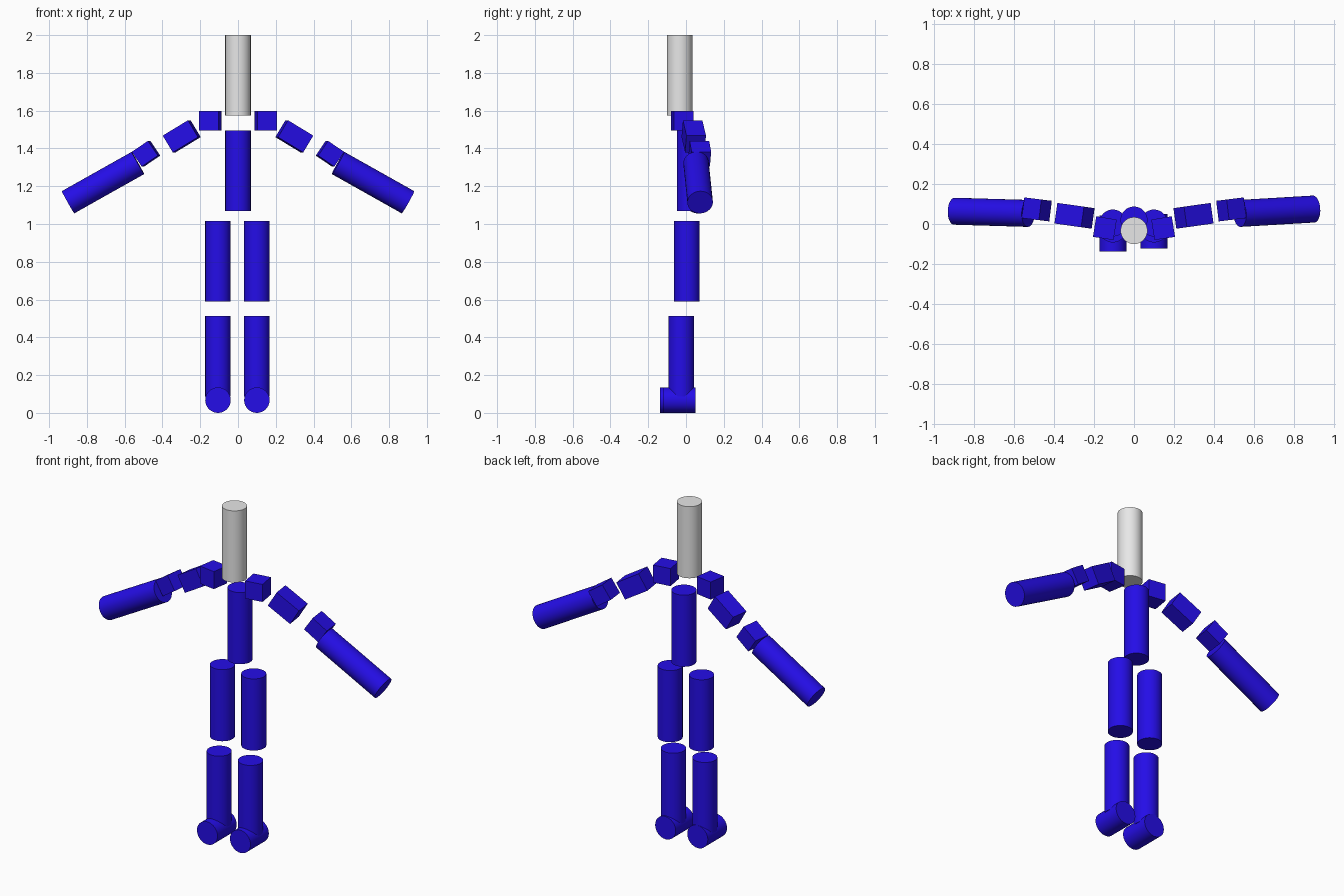
import bpy
import math
from mathutils import Matrix, Vector

if "Cube" in bpy.data.objects:
    bpy.data.objects.remove(bpy.data.objects["Cube"])

RADIUS = 0.0675


def make_material(name, colour):
    mat = bpy.data.materials.new(name)
    mat.diffuse_color = (*colour, 1.0)
    mat.use_nodes = True
    mat.node_tree.nodes["Principled BSDF"].inputs["Base Color"].default_value = mat.diffuse_color
    return mat


BLUE = make_material("deep_blue", (0.018, 0.004, 0.8))
GREY = make_material("light_grey", (0.8, 0.8, 0.8))


def cylinder(name, start, end, mat=BLUE):
    """Smooth capped cylinder running between two points."""
    start, end = Vector(start), Vector(end)
    axis = end - start
    bpy.ops.mesh.primitive_cylinder_add(vertices=32, radius=RADIUS, depth=axis.length)
    obj = bpy.context.object
    obj.name = name
    obj.matrix_world = (Matrix.Translation((start + end) / 2)
                        @ axis.to_track_quat('Z', 'Y').to_matrix().to_4x4())
    obj.data.materials.append(mat)
    bpy.ops.object.shade_smooth_by_angle(angle=math.radians(40))


def block(name, centre, size, side, droop, sweep):
    """Box whose long axis points outward, drooping down and swept back."""
    bpy.ops.mesh.primitive_cube_add(size=1)
    obj = bpy.context.object
    obj.name = name
    obj.matrix_world = (Matrix.Translation(centre)
                        @ Matrix.Rotation(math.radians(side * sweep), 4, 'Z')
                        @ Matrix.Rotation(math.radians(side * droop), 4, 'Y')
                        @ Matrix.Diagonal((*size, 1)))
    obj.data.materials.append(BLUE)


# Head and torso
cylinder("head", (0, -0.033, 1.575), (0, -0.033, 2.0), GREY)
cylinder("torso", (0, 0.02, 1.07), (0, 0.02, 1.495))

# Legs: (side label, x, foot front y, foot back y)
for label, x, toe, heel in (("left", -0.106, -0.137, 0.043),
                            ("right", 0.1, -0.122, 0.05)):
    cylinder(label + "_thigh", (x, 0.005, 0.59), (x, 0.005, 1.015))
    cylinder(label + "_shin", (x, -0.025, 0.088), (x, -0.025, 0.513))
    cylinder(label + "_foot", (x, toe, RADIUS), (x, heel, RADIUS))

# Arms: chain of blocks ending in a long forearm
for label, s, tip_y in (("left", -1, 0.064), ("right", 1, 0.075)):
    block(label + "_shoulder", (s * 0.146, -0.021, 1.547), (0.104, 0.104, 0.104), s, 0, 9)
    block(label + "_upper_arm", (s * 0.298, 0.041, 1.464), (0.157, 0.104, 0.104), s, 31, 8)
    block(label + "_elbow", (s * 0.487, 0.073, 1.372), (0.104, 0.104, 0.094), s, 34, 7)
    cylinder(label + "_forearm", (s * 0.53, 0.053, 1.323), (s * 0.90, tip_y, 1.115))
